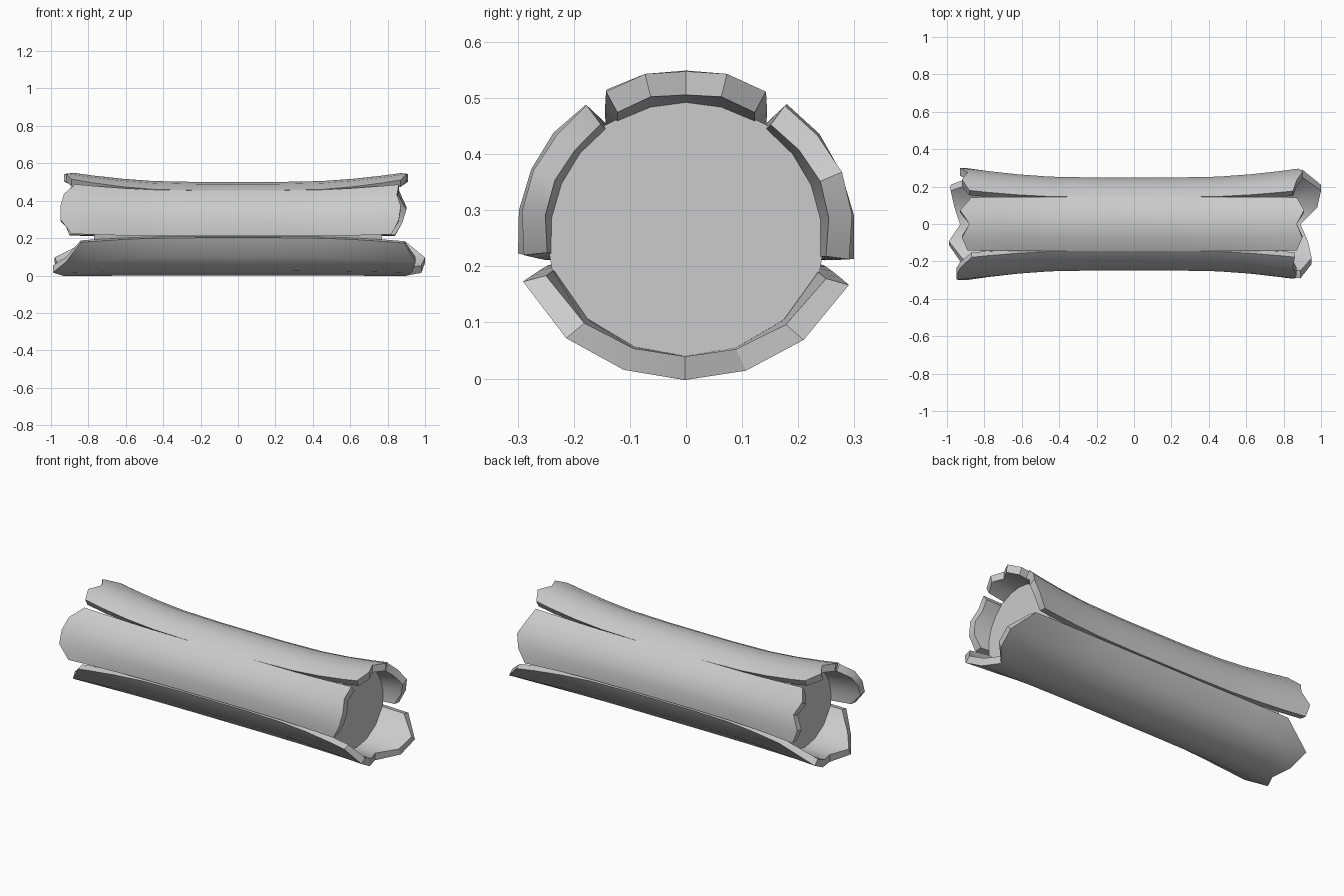
import bpy, bmesh
from math import sin, cos, radians

if "Cube" in bpy.data.objects:
    bpy.data.objects.remove(bpy.data.objects["Cube"])

CZ, R, THICK = 0.25, 0.25, 0.042      # log axis height, mid radius, bark thickness
STATIONS = [-0.78, -0.62, -0.45, -0.2, 0, 0.2, 0.45, 0.62, 0.78]


def flare(x):
    return min(1.0, (max(0, abs(x) - 0.28) / 0.62) ** 1.8)


def radius(deg, x):
    # bark peels outward at the ends, least at the bottom
    s = sin(radians(deg))
    amp = 0.052 if s > -0.3 else 0.052 * (1 + (s + 0.3) / 0.7 * 0.95)
    return R + amp * flare(x)


def point(x, deg, r):
    return (x, r * cos(radians(deg)), CZ + r * sin(radians(deg)))


def finish(bm, name):
    bmesh.ops.recalc_face_normals(bm, faces=bm.faces[:])
    me = bpy.data.meshes.new(name)
    bm.to_mesh(me)
    bm.free()
    ob = bpy.data.objects.new(name, me)
    bpy.context.collection.objects.link(ob)
    bpy.ops.object.select_all(action='DESELECT')
    ob.select_set(True)
    bpy.context.view_layer.objects.active = ob
    bpy.ops.object.shade_smooth_by_angle(angle=radians(30))


def bark(name, mid, end, left, right):
    """Curved slab: angle range at the middle and ends, jagged x per column."""
    bm = bmesh.new()
    n = len(left)
    grids = []
    for depth in (0, THICK):
        grid = []
        for j in range(n):
            f = j / (n - 1)
            col = []
            for x in [left[j]] + STATIONS + [right[j]]:
                t = flare(x)
                a0 = mid[0] + (end[0] - mid[0]) * t
                a1 = mid[1] + (end[1] - mid[1]) * t
                a = a0 + (a1 - a0) * f
                col.append(bm.verts.new(point(x, a, radius(a, x) - depth)))
            grid.append(col)
        grids.append(grid)
    out, inn = grids
    m = len(STATIONS) + 2
    for j in range(n - 1):
        for g in grids:
            for i in range(m - 1):
                bm.faces.new((g[j][i], g[j][i + 1], g[j + 1][i + 1], g[j + 1][i]))
        for i in (0, m - 1):
            bm.faces.new((out[j][i], out[j + 1][i], inn[j + 1][i], inn[j][i]))
    for j in (0, n - 1):
        for i in range(m - 1):
            bm.faces.new((out[j][i], out[j][i + 1], inn[j][i + 1], inn[j][i]))
    finish(bm, name)


# Bark slabs, columns run by increasing angle from +y over the top
bark("bark_top", (55, 125), (62, 118),
     [-0.87, -0.93, -0.88, -0.92, -0.89], [0.87, 0.91, 0.87, 0.90, 0.87])
bark("bark_back", (-9, 55), (-7, 53),
     [-0.90, -0.93, -0.89, -0.92, -0.88], [0.84, 0.88, 0.90, 0.87, 0.85])
bark("bark_front", (125, 189), (127, 185),
     [-0.87, -0.93, -0.95, -0.95, -0.89], [0.86, 0.85, 0.87, 0.86, 0.82])
bark("bark_bottom", (191, 349), (195, 344),
     [-0.84, -0.92, -0.99, -0.93, -0.96, -0.98, -0.80],
     [0.89, 0.95, 0.93, 0.89, 0.98, 1.00, 0.90])

# Solid wood core, recessed inside the bark
bm = bmesh.new()
SIDES = 20
rings = []
for x in [-0.77] + STATIONS[1:-1] + [0.77]:
    rings.append([bm.verts.new(point(x, 360 * k / SIDES,
                  radius(360 * k / SIDES, x) - THICK + 0.006)) for k in range(SIDES)])
for a, b in zip(rings, rings[1:]):
    for k in range(SIDES):
        bm.faces.new((a[k], a[(k + 1) % SIDES], b[(k + 1) % SIDES], b[k]))
bm.faces.new(rings[0])
bm.faces.new(rings[-1])
finish(bm, "wood_core")
